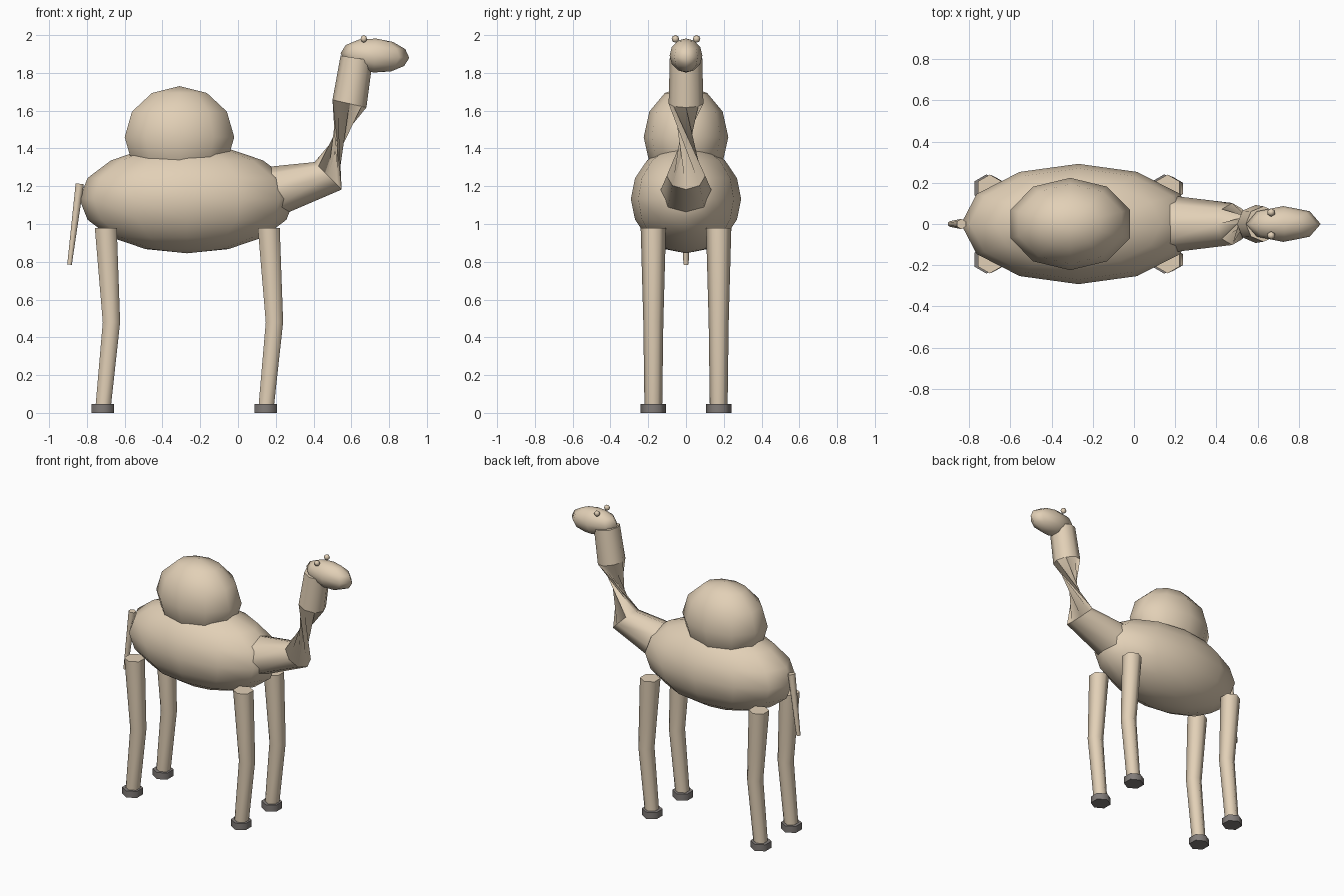
import bpy, bmesh, math
from mathutils import Vector

if "Cube" in bpy.data.objects:
    bpy.data.objects.remove(bpy.data.objects["Cube"])


def material(name, rgb):
    m = bpy.data.materials.new(name)
    m.diffuse_color = (*rgb, 1)
    m.use_nodes = True
    m.node_tree.nodes["Principled BSDF"].inputs["Base Color"].default_value = m.diffuse_color
    return m


TAN = material("tan_coat", (0.76, 0.63, 0.47))
DARK = material("dark_hoof", (0.22, 0.20, 0.19))


def finish(bm, name, mat, angle=None):
    bmesh.ops.recalc_face_normals(bm, faces=bm.faces)
    me = bpy.data.meshes.new(name)
    bm.to_mesh(me)
    bm.free()
    ob = bpy.data.objects.new(name, me)
    bpy.context.collection.objects.link(ob)
    me.materials.append(mat)
    bpy.ops.object.select_all(action='DESELECT')
    ob.select_set(True)
    bpy.context.view_layer.objects.active = ob
    if angle:
        bpy.ops.object.shade_smooth_by_angle(angle=math.radians(angle))
    else:
        bpy.ops.object.shade_smooth()
    return ob


def ellipsoid(name, loc, radii, segs, rings, tilt=0.0):
    bm = bmesh.new()
    bmesh.ops.create_uvsphere(bm, u_segments=segs, v_segments=rings, radius=1)
    for v in bm.verts:
        v.co = Vector(radii) * v.co
    ob = finish(bm, name, TAN)
    ob.location = loc
    ob.rotation_euler.y = tilt
    return ob


def tube(name, path, y, n, mat=TAN, upright=False):
    """Capped tube along (x, z, radius, phase) points in a plane of constant y."""
    bm = bmesh.new()
    pts = [Vector((p[0], y, p[1])) for p in path]
    rings = []
    for i, (c, p) in enumerate(zip(pts, path)):
        t = Vector()
        if i > 0:
            t += (c - pts[i - 1]).normalized()
        if i < len(pts) - 1:
            t += (pts[i + 1] - c).normalized()
        t = Vector((0, 0, 1)) if upright else t.normalized()
        up, side = Vector((-t.z, 0, t.x)), Vector((0, 1, 0))
        rings.append([bm.verts.new(c + p[2] * (math.cos(a) * up + math.sin(a) * side))
                      for a in (p[3] + math.tau * k / n for k in range(n))])
    for a, b in zip(rings, rings[1:]):
        for k in range(n):
            j = (k + 1) % n
            bm.faces.new((a[k], a[j], b[j], b[k]))
    bm.faces.new(rings[0])
    bm.faces.new(rings[-1])
    return finish(bm, name, mat, 62 if n == 6 else 75)


# Body and hump
ellipsoid("body", (-0.27, 0, 1.133), (0.57, 0.292, 0.288), 12, 8)
ellipsoid("hump", (-0.31, 0, 1.46), (0.305, 0.224, 0.27), 10, 6)

# Neck, with the half-turn twist between its middle rings
tube("neck", [(0.12, 1.155, 0.145, 0), (0.477, 1.255, 0.102, 0),
              (0.59, 1.637, 0.092, math.pi), (0.628, 1.878, 0.086, math.pi)], 0, 8)

# Head and eyes
ellipsoid("head", (0.725, 0, 1.892), (0.182, 0.087, 0.09), 8, 6, math.radians(4))
for s, side in ((1, "left"), (-1, "right")):
    ellipsoid(f"{side}_eye", (0.666, s * 0.056, 1.98), (0.02, 0.02, 0.02), 6, 4)

# Legs and hooves
Q = math.pi / 2
for x, end in ((-0.70, "hind"), (0.163, "front")):
    for s, side in ((1, "left"), (-1, "right")):
        y = s * 0.173
        tube(f"{end}_{side}_leg", [(x, 0.98, 0.067, Q), (x + 0.03, 0.48, 0.053, Q),
                                   (x - 0.014, 0.03, 0.047, Q)], y, 6, upright=True)
        tube(f"{end}_{side}_hoof", [(x - 0.016, 0.047, 0.068, Q), (x - 0.016, 0, 0.068, Q)],
             y, 6, DARK, upright=True)

# Tail
tube("tail", [(-0.838, 1.213, 0.025, Q), (-0.892, 0.785, 0.014, Q)], 0, 6)
